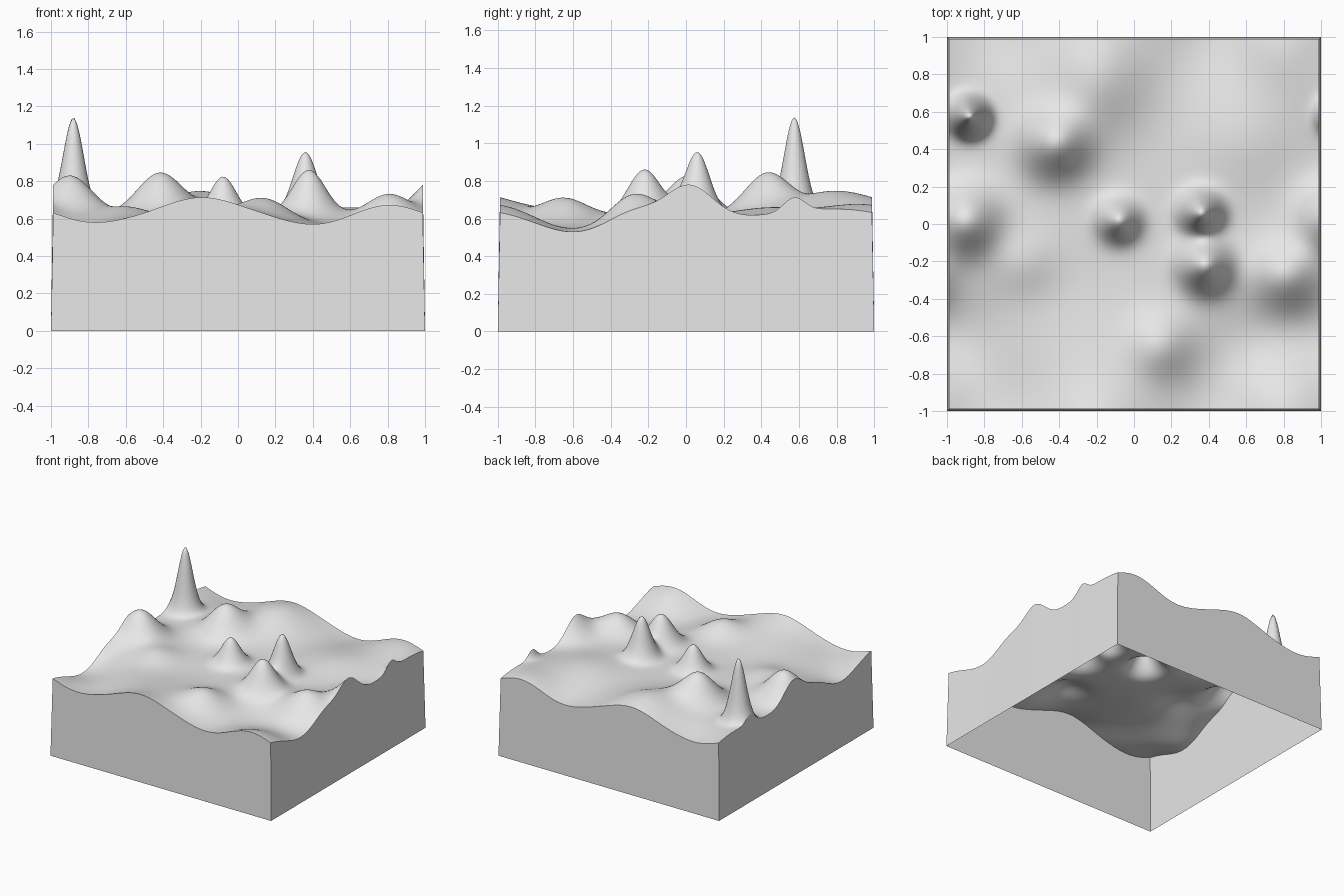
import bpy, bmesh, math

cube = bpy.data.objects.get("Cube")
if cube:
    bpy.data.objects.remove(cube, do_unlink=True)

HALF = 0.988          # half width of the ground; the skirt flares out to 1
STEPS = 140
BASE = 0.62
BROAD = 0.19

# Distinct hills: x, y, height, spread
hills = [
    (-.88, .575, 1.14, .055), (-.9, .02, .83, .12), (-.42, .43, .845, .12),
    (-.08, .02, .825, .07), (.36, .06, .955, .066), (.38, -.22, .86, .09),
    (.81, -.28, .73, .12), (.14, -.65, .71, .12), (-.6, -.2, .665, .12),
]

# Gentle rolling ground: x, y, height
rolling = [
    (-.8, 1, .58), (-.5, 1, .63), (-.2, 1, .71), (.1, 1, .64), (.42, 1, .57),
    (.8, 1, .67), (1, -.6, .53), (1, .27, .63), (1, .74, .65), (-.2, .75, .745),
    (-.62, .75, .63), (-.68, -.6, .59), (-.25, -.65, .64), (-.3, -.32, .61),
    (.6, -.62, .55), (.1, .3, .62), (.15, .7, .63), (.6, .45, .66),
    (.45, .76, .61), (.65, .08, .62), (.82, .8, .67), (-.55, .12, .62),
]
controls = hills + [(x, y, z, BROAD) for x, y, z in rolling]
strength = [0.0] * len(controls)


def wrapped(d):
    """Distance on ground that repeats seamlessly from edge to edge."""
    return math.remainder(d, 2 * HALF)


def height(x, y):
    total = BASE
    for (cx, cy, _, spread), amount in zip(controls, strength):
        dist = wrapped(x - cx) ** 2 + wrapped(y - cy) ** 2
        total += amount * math.exp(-dist / (2 * spread * spread))
    return total


# Settle the strengths so the ground passes through every control height
for _ in range(60):
    for i, (x, y, z, _) in enumerate(controls):
        strength[i] += z - height(x, y)

stone = bpy.data.materials.new("light_grey")
stone.use_nodes = True
grey = (0.8, 0.8, 0.8, 1)
stone.diffuse_color = grey
stone.node_tree.nodes["Principled BSDF"].inputs["Base Color"].default_value = grey


def add_object(name, bm, smooth):
    for face in bm.faces:
        face.smooth = smooth
    mesh = bpy.data.meshes.new(name)
    bm.to_mesh(mesh)
    bm.free()
    mesh.materials.append(stone)
    obj = bpy.data.objects.new(name, mesh)
    bpy.context.collection.objects.link(obj)
    return obj


# Ground surface
bm = bmesh.new()
bmesh.ops.create_grid(bm, x_segments=STEPS, y_segments=STEPS, size=HALF)
for v in bm.verts:
    v.co.z = height(v.co.x, v.co.y)
add_object("terrain_surface", bm, True)

# Side skirt, open underneath, following the edge of the ground
bm = bmesh.new()
corners = [(-1, -1), (1, -1), (1, 1), (-1, 1)]
columns = []
for (ax, ay), (bx, by) in zip(corners, corners[1:] + corners[:1]):
    for k in range(STEPS):
        t = k / STEPS
        x, y = ax + (bx - ax) * t, ay + (by - ay) * t
        top = bm.verts.new((x * HALF, y * HALF, height(x * HALF, y * HALF)))
        columns.append((bm.verts.new((x, y, 0)), top))
for (low, top), (next_low, next_top) in zip(columns, columns[1:] + columns[:1]):
    bm.faces.new((low, next_low, next_top, top))
add_object("side_skirt", bm, False)
